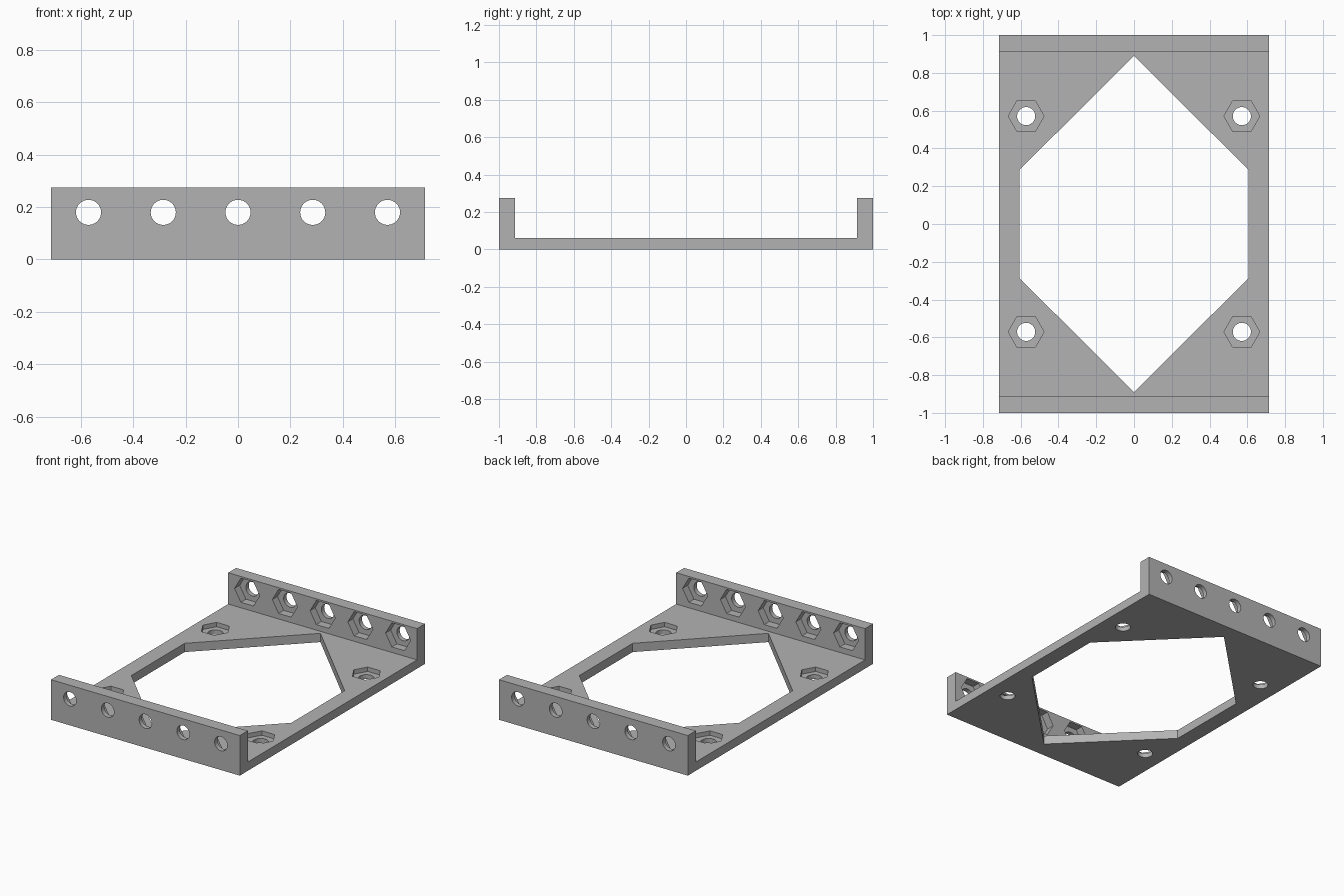
import bpy, bmesh
from math import cos, sin, tau

old = bpy.data.objects.get("Cube")
if old:
    bpy.data.objects.remove(old)

WIDTH, LENGTH, HEIGHT = 0.714, 1.0, 0.274   # half width, half length, wall height
FLOOR, WALL = 0.06, 0.086
HOLE_R, NUT_R = 0.048, 0.095
SPACING, WALL_HOLE_Z = 0.571, 0.18
FLOOR_NUT, WALL_NUT = 0.03, 0.055           # nut pocket depths

grey = bpy.data.materials.new("mid grey")
grey.use_nodes = True
grey.diffuse_color = (0.45, 0.45, 0.45, 1)
grey.node_tree.nodes["Principled BSDF"].inputs["Base Color"].default_value = grey.diffuse_color


def add_prism(bm, points, start, end, place):
    """Extrude a 2D outline between two depths; place maps (u, v, depth) to 3D."""
    rings = [[bm.verts.new(place(u, v, d)) for u, v in points] for d in (start, end)]
    bm.faces.new(rings[0])
    bm.faces.new(rings[1][::-1])
    for i in range(len(points)):
        j = (i + 1) % len(points)
        bm.faces.new((rings[0][i], rings[1][i], rings[1][j], rings[0][j]))


def make_object(name, bm):
    bmesh.ops.recalc_face_normals(bm, faces=bm.faces)
    mesh = bpy.data.meshes.new(name)
    bm.to_mesh(mesh)
    bm.free()
    mesh.materials.append(grey)
    obj = bpy.data.objects.new(name, mesh)
    bpy.context.collection.objects.link(obj)
    return obj


def ring(u, v, radius, sides):
    return [(u + radius * cos(tau * i / sides), v + radius * sin(tau * i / sides))
            for i in range(sides)]


def along_x(u, v, d):
    return (d, u, v)


def along_y(u, v, d):
    return (u, d, v)


def along_z(u, v, d):
    return (u, v, d)


# U-shaped tray: floor with a raised wall at each end
inner = LENGTH - WALL
section = [(-LENGTH, 0), (LENGTH, 0), (LENGTH, HEIGHT), (inner, HEIGHT),
           (inner, FLOOR), (-inner, FLOOR), (-inner, HEIGHT), (-LENGTH, HEIGHT)]
bm = bmesh.new()
add_prism(bm, section, -WIDTH, WIDTH, along_x)
tray = make_object("mounting_tray", bm)

# Through cuts (first) and hexagonal nut pockets (second)
through, pockets = bmesh.new(), bmesh.new()
opening = [(0, 0.89), (-0.605, 0.288), (-0.605, -0.288),
           (0, -0.89), (0.605, -0.288), (0.605, 0.288)]
add_prism(through, opening, -0.1, 0.2, along_z)
for sy in (-1, 1):
    for sx in (-1, 1):
        x, y = sx * SPACING, sy * SPACING
        add_prism(through, ring(x, y, HOLE_R, 32), -0.1, 0.2, along_z)
        add_prism(pockets, ring(x, y, NUT_R, 6), FLOOR - FLOOR_NUT, FLOOR + 0.02, along_z)
    for i in range(-2, 3):
        x = i * SPACING / 2
        add_prism(through, ring(x, WALL_HOLE_Z, HOLE_R, 32),
                  sy * (inner - 0.05), sy * (LENGTH + 0.1), along_y)
        add_prism(pockets, ring(x, WALL_HOLE_Z, NUT_R, 6),
                  sy * (inner - 0.02), sy * (inner + WALL_NUT), along_y)

bpy.context.view_layer.objects.active = tray
for name, cutter_bm in (("hole_cutter", through), ("pocket_cutter", pockets)):
    cutter = make_object(name, cutter_bm)
    cutter.hide_render = True
    mod = tray.modifiers.new(name, 'BOOLEAN')
    mod.operation = 'DIFFERENCE'
    mod.solver = 'EXACT'
    mod.object = cutter
    bpy.ops.object.modifier_apply(modifier=mod.name)
    bpy.data.objects.remove(cutter)

# Round holes shade smooth, all other edges stay crisp
tray.select_set(True)
bpy.ops.object.shade_smooth_by_angle()
